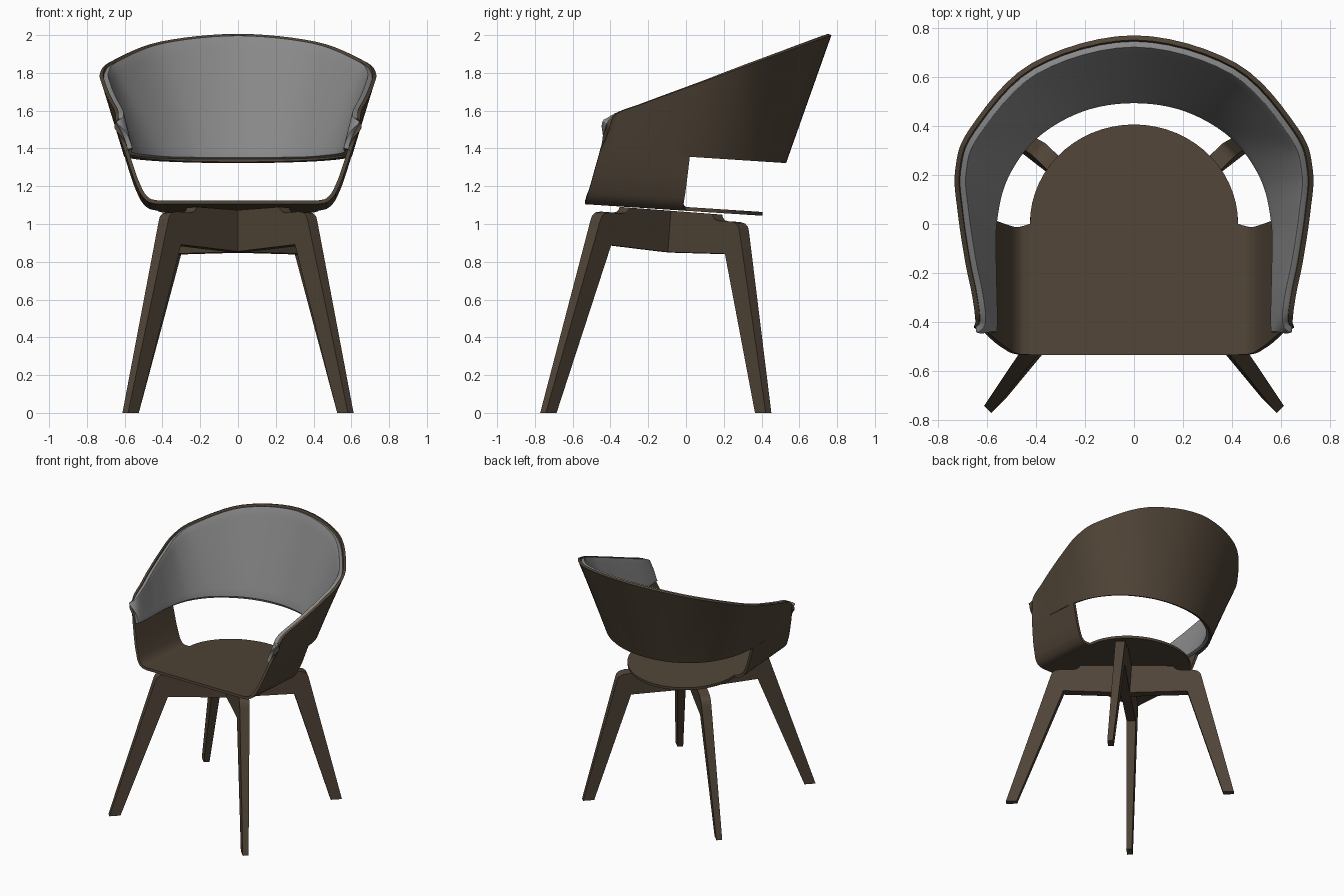
import bpy
import math
from mathutils import Vector

if "Cube" in bpy.data.objects:
    bpy.data.objects.remove(bpy.data.objects["Cube"], do_unlink=True)


def make_material(name, rgb):
    mat = bpy.data.materials.new(name)
    mat.use_nodes = True
    colour = (*rgb, 1.0)
    mat.diffuse_color = colour
    mat.node_tree.nodes["Principled BSDF"].inputs["Base Color"].default_value = colour
    return mat


wood = make_material("dark brown wood", (0.08, 0.058, 0.038))
fabric = make_material("grey fabric", (0.25, 0.25, 0.25))


def spline(points, steps):
    """Smooth curve through control points of any dimension."""
    pts = [Vector(p) for p in points]
    pts = [2 * pts[0] - pts[1]] + pts + [2 * pts[-1] - pts[-2]]
    out = []
    for a, b, c, d in zip(pts, pts[1:], pts[2:], pts[3:]):
        for i in range(steps):
            t = i / steps
            out.append(0.5 * (2 * b + (c - a) * t + (2 * a - 5 * b + 4 * c - d) * t ** 2
                              + (3 * b - a - 3 * c + d) * t ** 3))
    return out + [pts[-2]]


def make_object(name, verts, faces, mat):
    mesh = bpy.data.meshes.new(name)
    mesh.from_pydata(verts, [], faces)
    mesh.materials.append(mat)
    obj = bpy.data.objects.new(name, mesh)
    bpy.context.collection.objects.link(obj)
    bpy.ops.object.select_all(action="DESELECT")
    obj.select_set(True)
    bpy.context.view_layer.objects.active = obj
    return obj


def make_sheet(name, columns, mat, thickness, inset=0.0, bevel=0.0):
    """Thick sheet from columns of points, growing inward from its outer face."""
    rows = len(columns[0])
    verts = [p for col in columns for p in col]
    faces = [(i * rows + j, (i + 1) * rows + j, (i + 1) * rows + j + 1, i * rows + j + 1)
             for i in range(len(columns) - 1) for j in range(rows - 1)]
    obj = make_object(name, verts, faces, mat)
    normals = [v.normal.copy() for v in obj.data.vertices]
    for v, n in zip(obj.data.vertices, normals):
        v.co -= n * inset
    solid = obj.modifiers.new("thickness", "SOLIDIFY")
    solid.thickness = thickness
    solid.offset = -1
    bpy.ops.object.modifier_apply(modifier=solid.name)
    if bevel:
        soft = obj.modifiers.new("soft edge", "BEVEL")
        soft.width = bevel
        soft.segments = 3
        soft.limit_method = "ANGLE"
        soft.angle_limit = math.radians(50)
        bpy.ops.object.modifier_apply(modifier=soft.name)
    bpy.ops.object.shade_smooth_by_angle(angle=math.radians(35))
    return obj


SLOPE = 0.065  # seat falls toward the back


# Seat with upturned sides: columns of (x, rise, front y, rear y)
arc = [math.radians(a) for a in range(0, 90, 6)]
flat = [Vector((0.425 * math.sin(a), 0, -0.535, 0.405 * math.cos(a))) for a in arc]
curl = spline([(0.425, 0, -0.535, 0), (0.47, 0.01, -0.533, -0.012),
               (0.505, 0.04, -0.525, -0.012), (0.53, 0.085, -0.51, -0.005),
               (0.56, 0.16, -0.49, 0.005), (0.6, 0.287, -0.455, 0.02)], 4)
half = flat + curl
profile = half[:0:-1] + [Vector((-p[0], *p[1:])) for p in half]
seat = []
for x, rise, front, rear in profile:
    ys = [front + (rear - front) * j / 8 for j in range(9)]
    seat.append([(x, y, 1.07 - SLOPE * y + rise) for y in ys])
make_sheet("seat", seat, wood, 0.02)

# Wraparound back: (bottom x, bottom y, top x, top y, drop of the top edge)
half = [(0.6, -0.455, 0.645, -0.405, 0.07), (0.6, -0.43, 0.648, -0.39, 0.02),
        (0.6, -0.39, 0.652, -0.35, 0), (0.6, -0.31, 0.665, -0.27, 0),
        (0.602, -0.2, 0.69, -0.15, 0), (0.6, 0, 0.72, 0.05, 0),
        (0.55, 0.2, 0.73, 0.22, 0), (0.42, 0.38, 0.67, 0.39, 0),
        (0.22, 0.495, 0.42, 0.655, 0), (0, 0.53, 0, 0.77, 0)]
mirrored = [(-bx, by, -tx, ty, drop) for bx, by, tx, ty, drop in half[-2::-1]]
ring = spline(half + mirrored, 6)


def back_columns(ring, low, high, rows=10):
    columns = []
    for bx, by, tx, ty, drop in ring:
        bottom = Vector((bx, by, 1.357 - SLOPE * by))
        top = Vector((tx, ty, 1.72 + 0.364 * ty - drop))
        columns.append([bottom.lerp(top, low + (high - low) * j / rows)
                        for j in range(rows + 1)])
    return columns


make_sheet("back_shell", back_columns(ring, 0, 1), wood, 0.02)
make_sheet("back_cushion", back_columns(ring[3:-3], 0.02, 0.975), fabric,
           0.027, inset=0.018, bevel=0.01)

# Crossed leg frames: half outline of (x, height), tilted with the seat
TILT = 0.075
leg = [(0.325, 0.865), (0.54, 0), (0.597, 0), (0.395, 0.985), (0.387, 1.015),
       (0.37, 1.032), (0.345, 1.038), (0.285, 1.036), (0.262, 1.042),
       (0.25, 1.055), (0.245, 1.07)]
outline = [(0, 0.85)] + leg + [(-x, z) for x, z in reversed(leg)]


def make_frame(name, side):
    count = len(outline)
    verts = []
    for face in (-1, 1):
        for x, z in outline:
            shift = face * (0.042 + 0.03 * z) / 2 * math.sqrt(0.5)
            y = -x * side + shift * side
            height = z - TILT * y if z > 0 else 0
            verts.append((x + shift, y + TILT * z - 0.16, height))
    faces = [tuple(range(count)), tuple(range(2 * count - 1, count - 1, -1))]
    faces += [(i, i + count, (i + 1) % count + count, (i + 1) % count)
              for i in range(count)]
    if side < 0:
        faces = [f[::-1] for f in faces]
    obj = make_object(name, verts, faces, wood)
    bpy.ops.object.mode_set(mode="EDIT")
    bpy.ops.mesh.select_all(action="SELECT")
    bpy.ops.mesh.normals_make_consistent(inside=False)
    bpy.ops.object.mode_set(mode="OBJECT")
    bpy.ops.object.shade_smooth_by_angle(angle=math.radians(35))
    return obj


make_frame("leg_frame_front_left_to_rear_right", 1)
make_frame("leg_frame_front_right_to_rear_left", -1)
